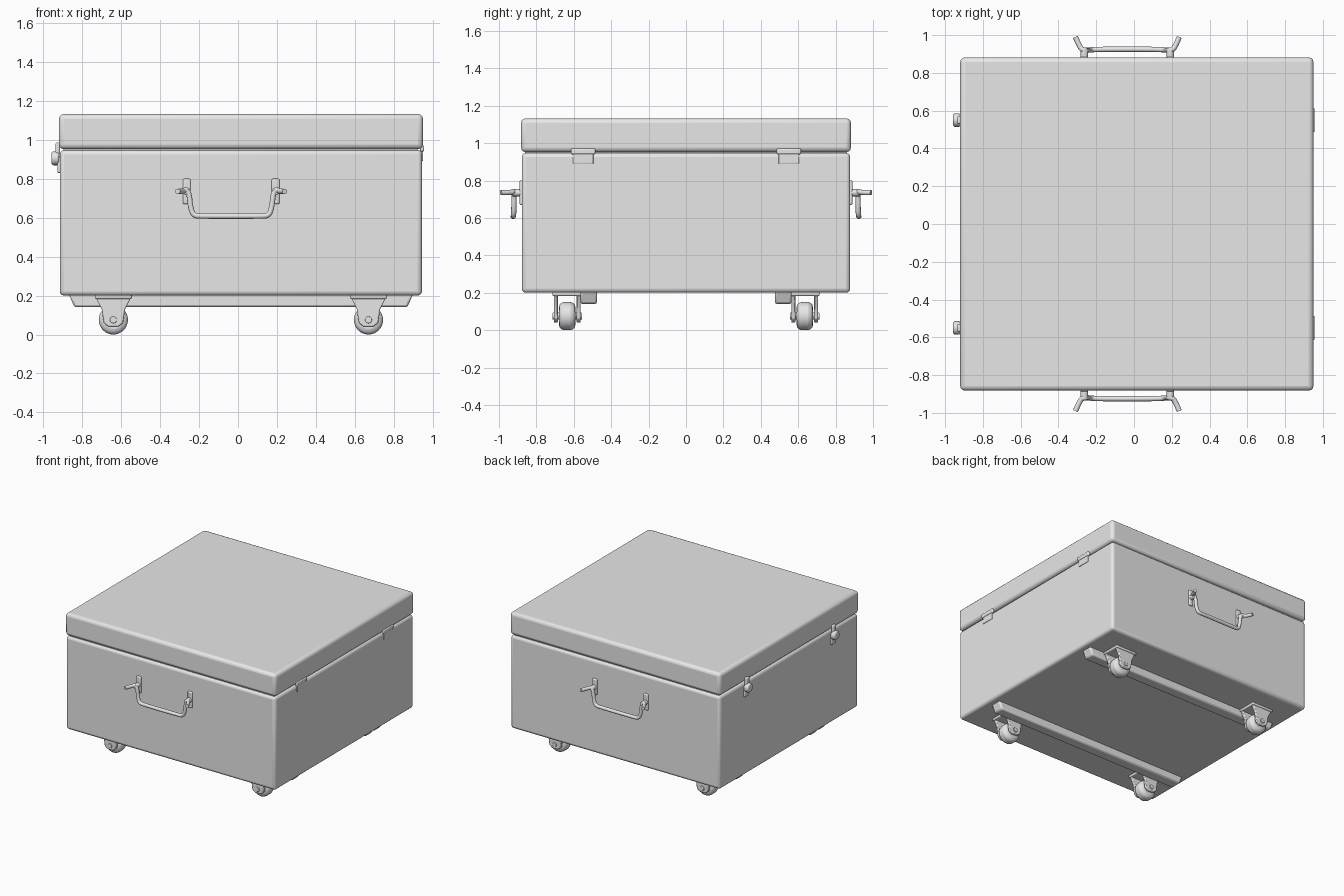
import bpy, bmesh, math
from mathutils import Vector, Matrix

old = bpy.data.objects.get("Cube")
if old:
    bpy.data.objects.remove(old, do_unlink=True)

grey = bpy.data.materials.new("plain_grey")
grey.use_nodes = True
grey.diffuse_color = (0.8, 0.8, 0.8, 1)
grey.node_tree.nodes["Principled BSDF"].inputs["Base Color"].default_value = (0.8, 0.8, 0.8, 1)


def finish(name, bm, bevel=0.0, segments=3):
    """Turn a bmesh into a shaded object, with optional rounded edges."""
    bmesh.ops.recalc_face_normals(bm, faces=bm.faces)
    mesh = bpy.data.meshes.new(name)
    bm.to_mesh(mesh)
    bm.free()
    mesh.materials.append(grey)
    ob = bpy.data.objects.new(name, mesh)
    bpy.context.collection.objects.link(ob)
    if bevel:
        mod = ob.modifiers.new("rounding", "BEVEL")
        mod.width, mod.segments = bevel, segments
    bpy.ops.object.select_all(action="DESELECT")
    bpy.context.view_layer.objects.active = ob
    ob.select_set(True)
    bpy.ops.object.shade_smooth_by_angle(angle=math.radians(40))
    return ob


def box(name, lo, hi, bevel=0.0):
    lo, hi = Vector(lo), Vector(hi)
    bm = bmesh.new()
    bmesh.ops.create_cube(bm, size=1)
    for v in bm.verts:
        v.co = (lo + hi) / 2 + v.co * (hi - lo)
    return finish(name, bm, bevel)


def prism(name, profile, y0, y1, bevel=0.0):
    """Extrude an x-z profile along y."""
    bm = bmesh.new()
    face = bm.faces.new([bm.verts.new((x, y0, z)) for x, z in profile])
    new = bmesh.ops.extrude_face_region(bm, geom=[face])["geom"]
    for v in new:
        if isinstance(v, bmesh.types.BMVert):
            v.co.y = y1
    return finish(name, bm, bevel, 2)


def cylinder(name, centre, radius, depth, axis, bevel=0.0, sides=24):
    bm = bmesh.new()
    turn = Matrix.Rotation(math.pi / 2, 4, "X" if axis == "Y" else "Y")
    bmesh.ops.create_cone(bm, cap_ends=True, segments=sides, radius1=radius, radius2=radius,
                          depth=depth, matrix=Matrix.Translation(centre) @ turn)
    return finish(name, bm, bevel)


def tube(name, points, radius):
    """Round bar along a softly bent path."""
    curve = bpy.data.curves.new(name, "CURVE")
    curve.dimensions = "3D"
    curve.bevel_depth, curve.bevel_resolution = radius, 3
    curve.use_fill_caps = True
    spline = curve.splines.new("NURBS")
    spline.points.add(len(points) - 1)
    for p, co in zip(spline.points, points):
        p.co = (*co, 1)
    spline.order_u, spline.use_endpoint_u, spline.resolution_u = 3, True, 5
    curve.materials.append(grey)
    ob = bpy.data.objects.new(name, curve)
    bpy.context.collection.objects.link(ob)
    bpy.ops.object.select_all(action="DESELECT")
    bpy.context.view_layer.objects.active = ob
    ob.select_set(True)
    bpy.ops.object.convert(target="MESH")
    bpy.ops.object.shade_smooth_by_angle(angle=math.radians(50))


# Case body, recessed seam and overhanging lid
box("case_body", (-0.915, -0.878, 0.2), (0.945, 0.878, 0.947), 0.022)
box("lid_seam", (-0.895, -0.86, 0.92), (0.925, 0.86, 0.98))
box("lid", (-0.92, -0.882, 0.952), (0.95, 0.882, 1.132), 0.025)

for side, s in (("front", -1), ("back", 1)):
    # Runner under the case
    prism(side + "_runner", [(-0.87, 0.21), (-0.84, 0.14), (0.87, 0.14), (0.9, 0.21)],
          s * 0.475, s * 0.565, 0.012)

    # Drop handle with outward tips
    cx = -0.035
    half = [(0.275, 0.99, 0.735), (0.25, 0.93, 0.735), (0.23, 0.92, 0.745), (0.215, 0.92, 0.72),
            (0.21, 0.92, 0.66), (0.195, 0.922, 0.61), (0.15, 0.925, 0.608)]
    path = [(cx - x, s * y, z) for x, y, z in half]
    path += [(cx + x, s * y, z) for x, y, z in reversed(half)]
    tube(side + "_handle", path, 0.014)

    # Handle mounts: a flared base plate and a stub holding the bar
    for end, e in (("right", -1), ("left", 1)):
        x = cx + e * 0.228
        box(f"{side}_{end}_handle_plate", (x - 0.02, min(s * 0.87, s * 0.89), 0.67),
            (x + 0.02, max(s * 0.87, s * 0.89), 0.8), 0.008)
        cylinder(f"{side}_{end}_handle_stub", (x, s * 0.9, 0.735), 0.02, 0.06, "Y", 0.006, 12)

    # Casters: top plate, two tapered fork cheeks, rounded wheel and axle
    for end, e in (("right", -1), ("left", 1)):
        name = f"{side}_{end}_caster"
        x, y = 0.015 + e * 0.655, s * 0.635
        box(name + "_plate", (x - 0.095, y - 0.08, 0.183), (x + 0.095, y + 0.08, 0.205), 0.008)
        cheek = [(-0.09, 0.19), (-0.06, 0.13), (-0.05, 0.06), (-0.025, 0.04),
                 (0.025, 0.04), (0.05, 0.06), (0.06, 0.13), (0.09, 0.19)]
        for k, d in (("inner", -1), ("outer", 1)):
            prism(f"{name}_{k}_cheek", [(x + a, b) for a, b in cheek],
                  y + d * s * 0.05, y + d * s * 0.072, 0.006)
        cylinder(name + "_wheel", (x, y, 0.075), 0.075, 0.088, "Y", 0.028, 32)
        cylinder(name + "_axle", (x, y, 0.075), 0.018, 0.16, "Y", 0.004, 12)

    # Hinge on the left side: leaf below the seam and knuckle over it
    y = s * 0.55
    box(side + "_hinge_leaf", (0.935, y - 0.055, 0.89), (0.95, y + 0.055, 0.95), 0.005)
    box(side + "_hinge_knuckle", (0.935, y - 0.065, 0.94), (0.956, y + 0.065, 0.972), 0.008)

    # Latch on the right side: hasp, turning knob and catch plate
    box(side + "_latch_plate", (-0.928, y - 0.025, 0.83), (-0.91, y + 0.025, 0.91), 0.006)
    box(side + "_latch_hasp", (-0.938, y - 0.02, 0.89), (-0.915, y + 0.02, 0.985), 0.008)
    cylinder(side + "_latch_knob", (-0.938, y, 0.905), 0.036, 0.04, "X", 0.012, 16)
